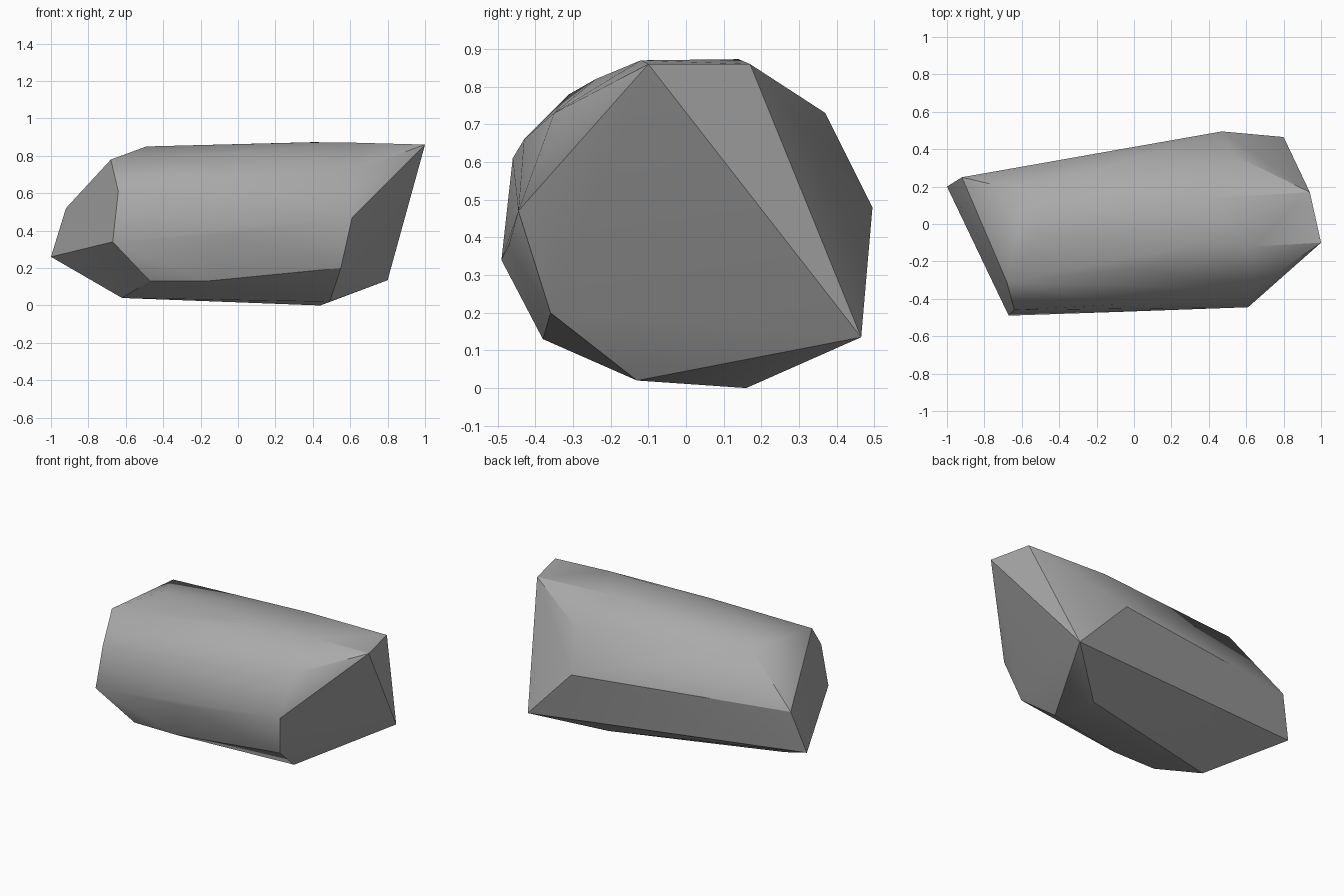
import bpy
import bmesh
import math

default_cube = bpy.data.objects.get("Cube")
if default_cube:
    bpy.data.objects.remove(default_cube, do_unlink=True)


def make_material(name, colour):
    material = bpy.data.materials.new(name)
    material.use_nodes = True
    material.diffuse_color = colour
    shader = material.node_tree.nodes["Principled BSDF"]
    shader.inputs["Base Color"].default_value = colour
    return material


def hull_object(name, groups, material):
    """Wrap the chiselled corners of all groups in one convex skin."""
    bm = bmesh.new()
    for corners in groups:
        for corner in corners:
            bm.verts.new(corner)
    result = bmesh.ops.convex_hull(bm, input=bm.verts[:], use_existing_faces=False)
    # Drop corners that ended up inside the skin
    spare = [v for v in bm.verts if not v.link_faces]
    bmesh.ops.delete(bm, geom=spare, context="VERTS")
    bmesh.ops.recalc_face_normals(bm, faces=bm.faces[:])
    mesh = bpy.data.meshes.new(name)
    bm.to_mesh(mesh)
    bm.free()
    mesh.materials.append(material)
    rock = bpy.data.objects.new(name, mesh)
    bpy.context.collection.objects.link(rock)
    return rock


# Blunt end on the right: wedge tip, shoulder and front edge
right_end = [
    (-1, .2, .26), (-.92, .25, .52), (-.68, -.31, .78),
    (-.64, -.46, .61), (-.67, -.49, .34),
]

# Slanted end on the left: overhanging tip and foot
left_end = [
    (1, -.1, .86), (.94, .17, .86), (.8, .465, .135),
    (.61, -.445, .47), (.64, -.35, .73), (.55, -.36, .2),
]

# Flat crown with its long back bevel
crown = [
    (-.49, -.06, .85), (-.58, .17, .81), (.53, .37, .73),
    (.3, -.12, .87), (.4, .14, .873), (.63, -.12, .87),
]

# Bulging front and the back ridge
sides = [
    (-.08, -.47, .38), (-.08, -.43, .66), (0, -.24, .82),
    (.47, .495, .48),
]

# Underside
base = [
    (.44, .16, 0), (.49, -.13, .02), (-.62, -.12, .04),
    (-.47, -.38, .13), (-.17, -.38, .13),
]

stone_grey = make_material("stone grey", (.4, .4, .4, 1))
rock = hull_object("rock", [right_end, left_end, crown, sides, base], stone_grey)

# Soft facets with crisp edges where the stone is broken
bpy.ops.object.select_all(action="DESELECT")
rock.select_set(True)
bpy.context.view_layer.objects.active = rock
bpy.ops.object.shade_smooth_by_angle(angle=math.radians(30))
